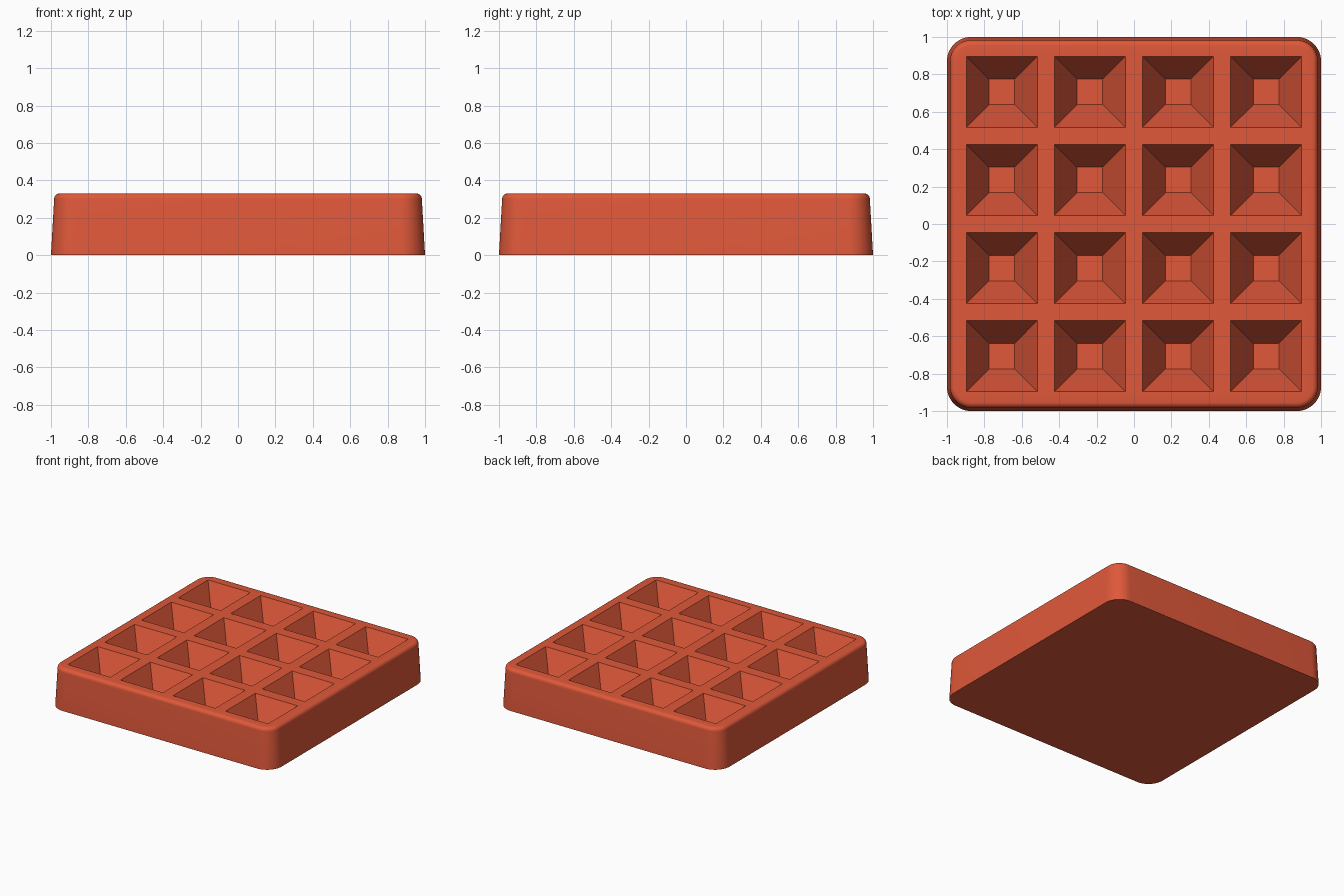
import bpy, bmesh, math

cube = bpy.data.objects.get("Cube")
if cube:
    bpy.data.objects.remove(cube, do_unlink=True)

HEIGHT, RADIUS, EDGE = 0.33, 0.13, 0.03
PITCH, TOP_HALF, FLOOR_HALF, DEPTH = 0.471, 0.19, 0.068, 0.25

red = bpy.data.materials.new("warm red")
red.use_nodes = True
colour = (0.74, 0.098, 0.042, 1)
red.diffuse_color = colour
red.node_tree.nodes["Principled BSDF"].inputs["Base Color"].default_value = colour


def rounded_ring(bm, half, radius, z, steps=12):
    """Ring of vertices around a rounded square."""
    ring = []
    for quarter in range(4):
        mid = math.radians(45 + 90 * quarter)
        cx = math.copysign(half - radius, math.cos(mid))
        cy = math.copysign(half - radius, math.sin(mid))
        for i in range(steps + 1):
            a = math.pi / 2 * (quarter + i / steps)
            ring.append(bm.verts.new((cx + radius * math.cos(a), cy + radius * math.sin(a), z)))
    return ring


def square_ring(bm, cx, cy, half, z):
    return [bm.verts.new((cx + half * sx, cy + half * sy, z))
            for sx, sy in ((1, 1), (-1, 1), (-1, -1), (1, -1))]


def loft(bm, rings):
    """Closed skin through rings, bottom to top."""
    bm.faces.new(rings[0][::-1])
    bm.faces.new(rings[-1])
    for low, high in zip(rings, rings[1:]):
        n = len(low)
        for i in range(n):
            j = (i + 1) % n
            bm.faces.new((low[i], low[j], high[j], high[i]))


def make_object(name, bm):
    mesh = bpy.data.meshes.new(name)
    bm.normal_update()
    bm.to_mesh(mesh)
    bm.free()
    mesh.materials.append(red)
    obj = bpy.data.objects.new(name, mesh)
    bpy.context.scene.collection.objects.link(obj)
    return obj


# Tapered block with a rounded upper edge
bm = bmesh.new()
taper = 0.017
profile = [(0, 0)]
for i in range(7):
    a = math.pi / 2 * i / 6
    profile.append((taper + EDGE * (1 - math.cos(a)), HEIGHT - EDGE + EDGE * math.sin(a)))
loft(bm, [rounded_ring(bm, 1 - inset, RADIUS - inset, z) for inset, z in profile])
tray = make_object("tray", bm)

# Four by four grid of pyramid-shaped pockets
bm = bmesh.new()
above = 0.05
flare = (TOP_HALF - FLOOR_HALF) / DEPTH * above
for col in range(4):
    for row in range(4):
        cx, cy = (col - 1.5) * PITCH, (row - 1.5) * PITCH
        loft(bm, [square_ring(bm, cx, cy, FLOOR_HALF, HEIGHT - DEPTH),
                  square_ring(bm, cx, cy, TOP_HALF, HEIGHT),
                  square_ring(bm, cx, cy, TOP_HALF + flare / 4, HEIGHT + above)])
cutter = make_object("pocket_cutter", bm)
cutter.hide_render = True

cut = tray.modifiers.new("pockets", "BOOLEAN")
cut.operation = "DIFFERENCE"
cut.solver = "EXACT"
cut.object = cutter

bpy.ops.object.select_all(action="DESELECT")
tray.select_set(True)
bpy.context.view_layer.objects.active = tray
bpy.ops.object.modifier_apply(modifier=cut.name)
bpy.data.objects.remove(cutter, do_unlink=True)
bpy.ops.object.shade_smooth_by_angle(angle=math.radians(35))
